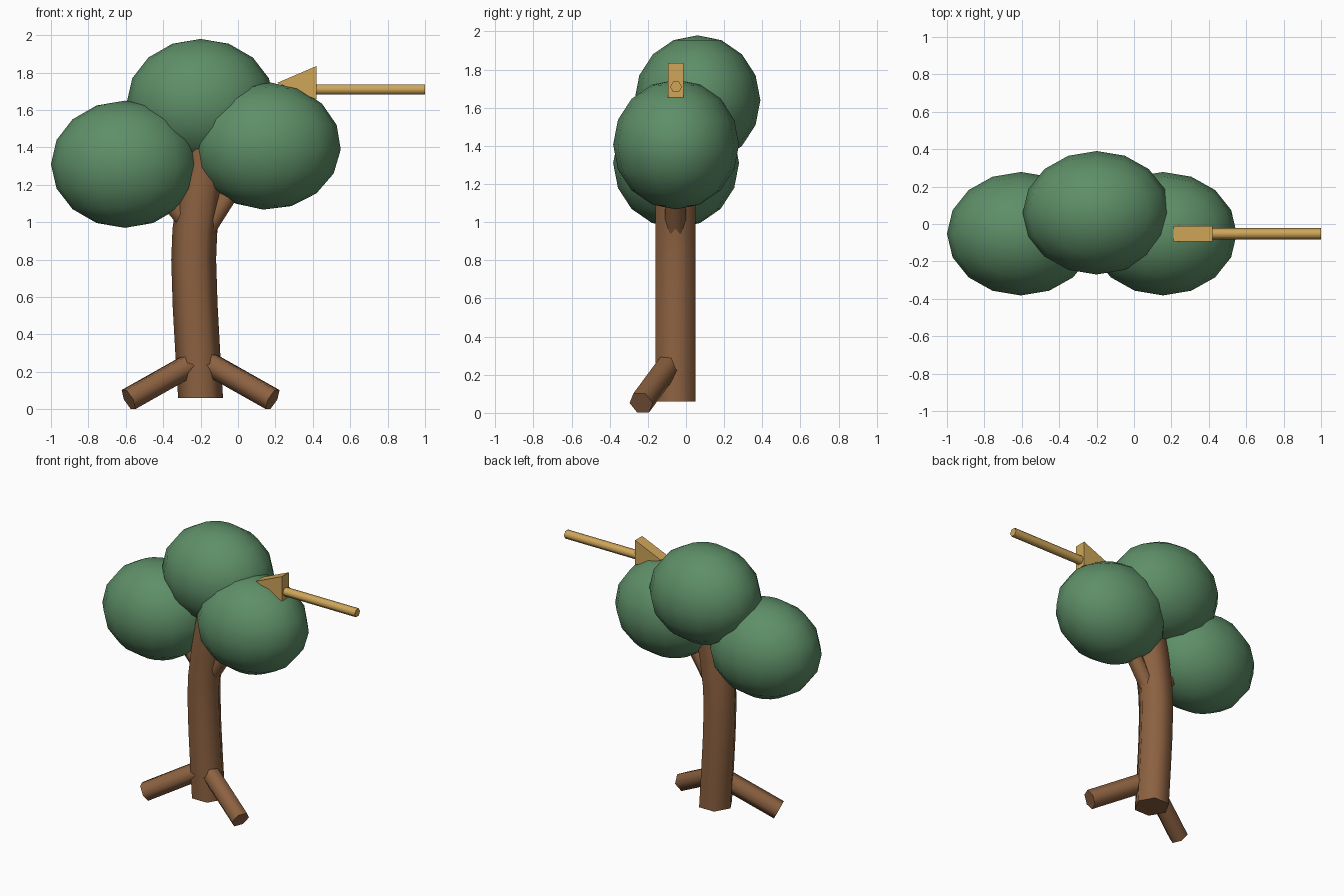
import bpy, bmesh, math
from mathutils import Vector, Matrix

if "Cube" in bpy.data.objects:
    bpy.data.objects.remove(bpy.data.objects["Cube"])


def material(name, rgb):
    m = bpy.data.materials.new(name)
    m.diffuse_color = (*rgb, 1)
    m.use_nodes = True
    m.node_tree.nodes["Principled BSDF"].inputs["Base Color"].default_value = m.diffuse_color
    return m


GREEN = material("leaf green", (0.112, 0.275, 0.138))
BROWN = material("bark brown", (0.262, 0.120, 0.052))
GOLD = material("golden wood", (0.62, 0.38, 0.10))
Y = -0.055  # depth of the trunk plane
MID = -0.20  # trunk centre in x


def finish(bm, name, mat, smooth=True):
    bmesh.ops.recalc_face_normals(bm, faces=bm.faces)
    me = bpy.data.meshes.new(name)
    bm.to_mesh(me)
    bm.free()
    me.materials.append(mat)
    ob = bpy.data.objects.new(name, me)
    bpy.context.collection.objects.link(ob)
    if smooth:
        bpy.ops.object.select_all(action='DESELECT')
        ob.select_set(True)
        bpy.context.view_layer.objects.active = ob
        bpy.ops.object.shade_smooth_by_angle(angle=math.radians(70))
    return ob


def hex_tube(name, points, radius, mat, side):
    """Six-sided capped tube along points; side is the axis holding corners."""
    pts = [Vector(p) for p in points]
    bm = bmesh.new()
    rings = []
    for i, p in enumerate(pts):
        d = (pts[min(i + 1, len(pts) - 1)] - pts[max(i - 1, 0)]).normalized()
        if i == 0 and len(pts) > 2:
            d = Vector((0, 0, 1))  # level foot
        s = Vector(side)
        s = (s - d * s.dot(d)).normalized()
        t = d.cross(s)
        rings.append([bm.verts.new(p + radius * (s * math.cos(k * math.pi / 3)
                                                 + t * math.sin(k * math.pi / 3)))
                      for k in range(6)])
    for a, b in zip(rings, rings[1:]):
        for k in range(6):
            bm.faces.new((a[k], a[(k + 1) % 6], b[(k + 1) % 6], b[k]))
    bm.faces.new(rings[0][::-1])
    bm.faces.new(rings[-1])
    return finish(bm, name, mat)


def foliage(name, centre, tilt=0):
    bm = bmesh.new()
    bmesh.ops.create_uvsphere(bm, u_segments=16, v_segments=8, radius=1)
    bm.transform(Matrix.Translation(centre)
                 @ Matrix.Diagonal((0.395, 0.33, 0.34, 1))
                 @ Matrix.Rotation(math.radians(tilt), 4, 'Y'))
    return finish(bm, name, GREEN)


# Leaf clumps
foliage("foliage_left", (-0.605, -0.052, 1.31))
foliage("foliage_right", (0.155, -0.052, 1.407), 3)
foliage("foliage_top", (-0.20, 0.06, 1.64))

# Bowed trunk
path = [(-0.20, 0.06), (-0.215, 0.30), (-0.229, 0.55), (-0.237, 0.80),
        (-0.231, 0.95), (-0.205, 1.15), (-0.17, 1.35), (-0.14, 1.50)]
hex_tube("trunk", [(x, Y, z) for x, z in path], 0.12, BROWN, (1, 0, 0))

# Roots, mirrored about the trunk
for label, s in (("left", -1), ("right", 1)):
    start = Vector((MID + s * 0.03, -0.087, 0.252))
    end = Vector((MID + s * 0.385, -0.235, 0.052))
    flat = (end - start).cross(Vector((0, 0, 1)))
    hex_tube("root_" + label, [start, end], 0.066, BROWN, flat)

# Branches reaching into the leaf clumps
hex_tube("branch_left", [(-0.25, Y, 0.975), (-0.50, Y, 1.27)], 0.055, BROWN, (0, 1, 0))
hex_tube("branch_right", [(-0.165, Y, 0.965), (0.06, Y, 1.32)], 0.055, BROWN, (0, 1, 0))

# Arrow shaft
hex_tube("arrow_shaft", [(0.40, -0.052, 1.71), (1.0, -0.052, 1.71)], 0.031, GOLD, (0, 1, 0))

# Wedge-shaped arrow head
bm = bmesh.new()
face = bm.faces.new([bm.verts.new((x, -0.094, z))
                     for x, z in ((0.21, 1.745), (0.42, 1.655), (0.42, 1.835))])
ext = bmesh.ops.extrude_face_region(bm, geom=[face])
bmesh.ops.translate(bm, vec=(0, 0.082, 0),
                    verts=[v for v in ext["geom"] if isinstance(v, bmesh.types.BMVert)])
finish(bm, "arrow_head", GOLD, smooth=False)
